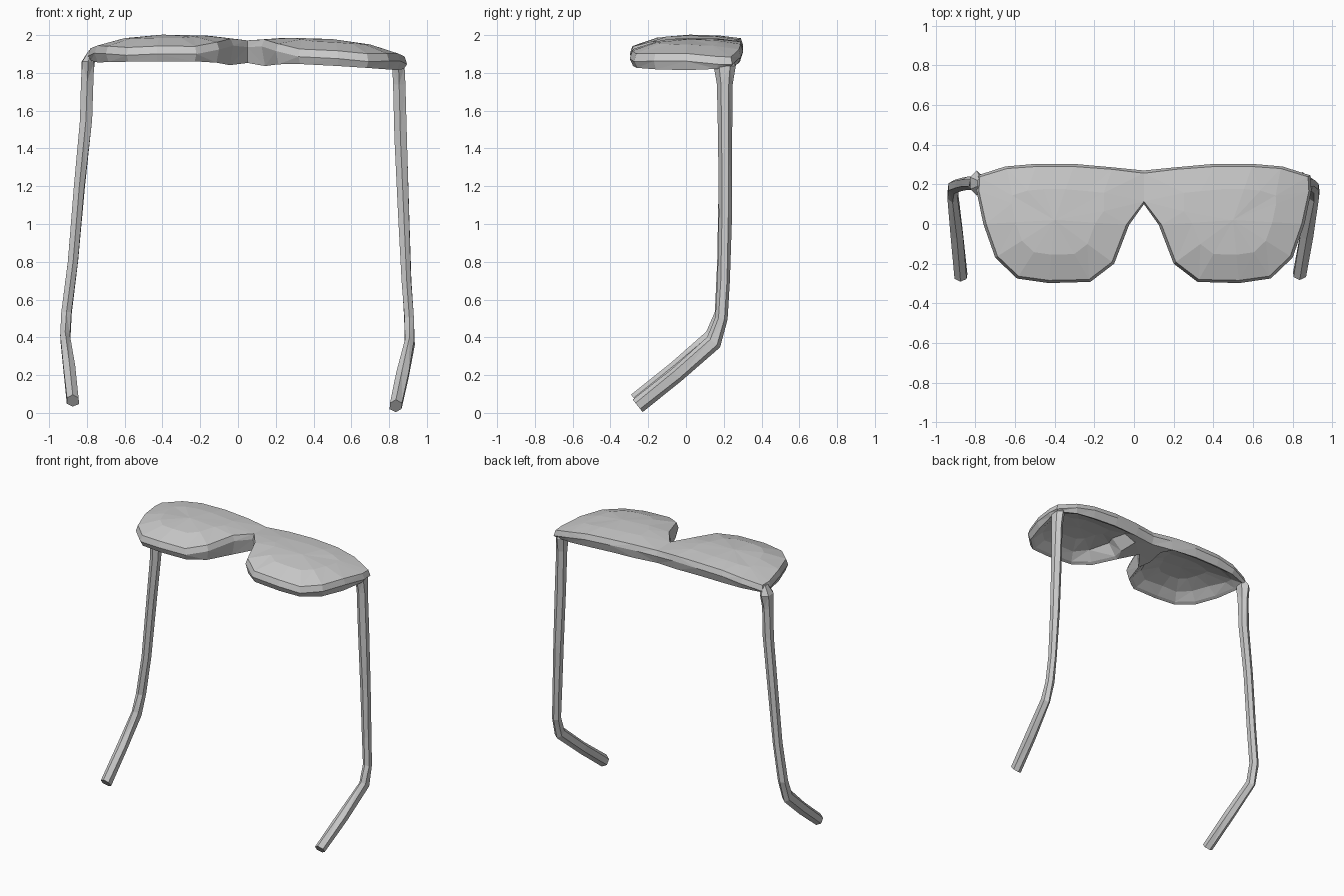
import bpy, bmesh, math, random
from mathutils import Vector

if "Cube" in bpy.data.objects:
    bpy.data.objects.remove(bpy.data.objects["Cube"])

random.seed(4)
MID = 0.05                      # x of the bridge
C = Vector((0.45, 0.02))        # centre of a lens, measured out from the bridge

# Half outline of the front: bridge top, over the brow, around the lens, to the nose notch
OUTLINE = [(0, .27), (.15, .285), (.35, .303), (.55, .303), (.7, .29), (.84, .245),
           (.845, .17), (.81, .0), (.75, -.17), (.64, -.275), (.48, -.298),
           (.27, -.292), (.15, -.2), (.075, -.005), (0, .1)]


def crown(u, y):
    """Height of the wrapped outer lens surface."""
    z = 1.993 - 0.08 * max(0, (u - .4) / .45) ** 2 - 0.012 * max(0, (.2 - u) / .2)
    return z - 0.06 * max(0, -y / .3) ** 2 - 0.012 * max(0, y / .3) ** 2


def rim_bottom(u, y):
    z = 1.858 - 0.025 * (u / .85) ** 2 + 0.03 * max(0, (y - .1) / .2)
    return z - 0.02 * max(0, 1 - abs(u - .08) / .12)


def inset(p, d):
    p = Vector(p)
    return p + (C - p).normalized() * d


def finish(bm, name):
    bmesh.ops.recalc_face_normals(bm, faces=bm.faces)
    me = bpy.data.meshes.new(name)
    bm.to_mesh(me)
    bm.free()
    bpy.context.collection.objects.link(bpy.data.objects.new(name, me))


def build_front():
    bm = bmesh.new()
    n = len(OUTLINE)
    for s in (-1, 1):
        def vert(p, z):
            x = MID + s * p.x
            return bm.verts.new((x, p.y, z - 0.022 * x / .85))

        def ring(dist, height, bridge_inset=None):
            out = []
            for i, p in enumerate(OUTLINE):
                q = inset(p, dist)
                if i in (0, n - 1):          # keep the bridge seam on the mid plane
                    q = Vector(p) + Vector((0, -1 if i == 0 else 1)) * dist
                    if bridge_inset:
                        q = inset(p, bridge_inset)
                out.append(vert(q, height(q.x, q.y)))
            return out

        def scaled(f, height):
            return [vert(q, height(*q)) for q in
                    (C + (Vector(p) - C) * f for p in OUTLINE)]

        under = lambda u, y: crown(u, y) - 0.04
        # Rings from the hollow underside, round the rim, to the outer dome
        rings = [scaled(.4, under),
                 ring(.1, lambda u, y: crown(u, y) - .055, .2),
                 ring(.04, lambda u, y: rim_bottom(u, y) + .01, .13),
                 ring(.018, rim_bottom),
                 ring(0, lambda u, y: crown(u, y) - .042),
                 ring(.014, lambda u, y: crown(u, y) - .006),
                 scaled(.55, crown)]
        for k, (a, b) in enumerate(zip(rings, rings[1:])):
            for i in range(n):
                if i == n - 1 and k in (3, 4):   # open seam between the halves
                    continue
                j = (i + 1) % n
                bm.faces.new((a[i], a[j], b[j], b[i]))
        for r, h in ((rings[0], under), (rings[-1], crown)):
            c = vert(C, h(*C))
            for i in range(n):
                bm.faces.new((r[i], r[(i + 1) % n], c))
    bmesh.ops.remove_doubles(bm, verts=bm.verts, dist=1e-4)
    bmesh.ops.triangulate(bm, faces=bm.faces)
    finish(bm, "front_frame_and_lenses")


def build_temple(name, path):
    """Six-sided arm along (x, y, z, half width, half depth) points."""
    bm = bmesh.new()
    pts = [Vector(p[:3]) for p in path]
    rings = []
    for i, p in enumerate(path):
        t = (pts[min(i + 1, len(pts) - 1)] - pts[max(i - 1, 0)]).normalized()
        side = Vector((1, 0, 0))
        depth = side.cross(t).normalized()
        r = []
        for k in range(6):
            a = math.tau * (k + .5) / 6
            j = random.uniform(.93, 1.1)
            r.append(bm.verts.new(pts[i] + side * math.cos(a) * p[3] * 1.1 * j
                                  + depth * math.sin(a) * p[4] * j))
        rings.append(r)
    for a, b in zip(rings, rings[1:]):
        for k in range(6):
            j = (k + 1) % 6
            bm.faces.new((a[k], a[j], b[j], b[k]))
    bm.faces.new(rings[0])
    bm.faces.new(rings[-1])
    bmesh.ops.triangulate(bm, faces=bm.faces)
    finish(bm, name)


build_front()
# Arms run from the hinge straight down, then bend toward the ear tip
build_temple("left_temple", [
    (-.775, .205, 1.92, .015, .03), (-.793, .205, 1.86, .034, .06),
    (-.798, .207, 1.76, .032, .04), (-.805, .207, 1.55, .032, .034),
    (-.84, .207, 1.2, .029, .034), (-.873, .2, .8, .027, .034),
    (-.908, .187, .53, .027, .034), (-.915, .145, .4, .028, .045),
    (-.893, -.05, .235, .033, .042), (-.875, -.265, .064, .033, .04)])
build_temple("right_temple", [
    (.84, .205, 1.88, .015, .03), (.85, .205, 1.835, .034, .06),
    (.853, .207, 1.74, .032, .04), (.86, .207, 1.45, .034, .034),
    (.878, .207, 1.05, .03, .034), (.893, .2, .7, .026, .034),
    (.907, .188, .5, .027, .034), (.908, .145, .375, .027, .045),
    (.87, -.05, .2, .033, .042), (.836, -.255, .036, .033, .04)])
